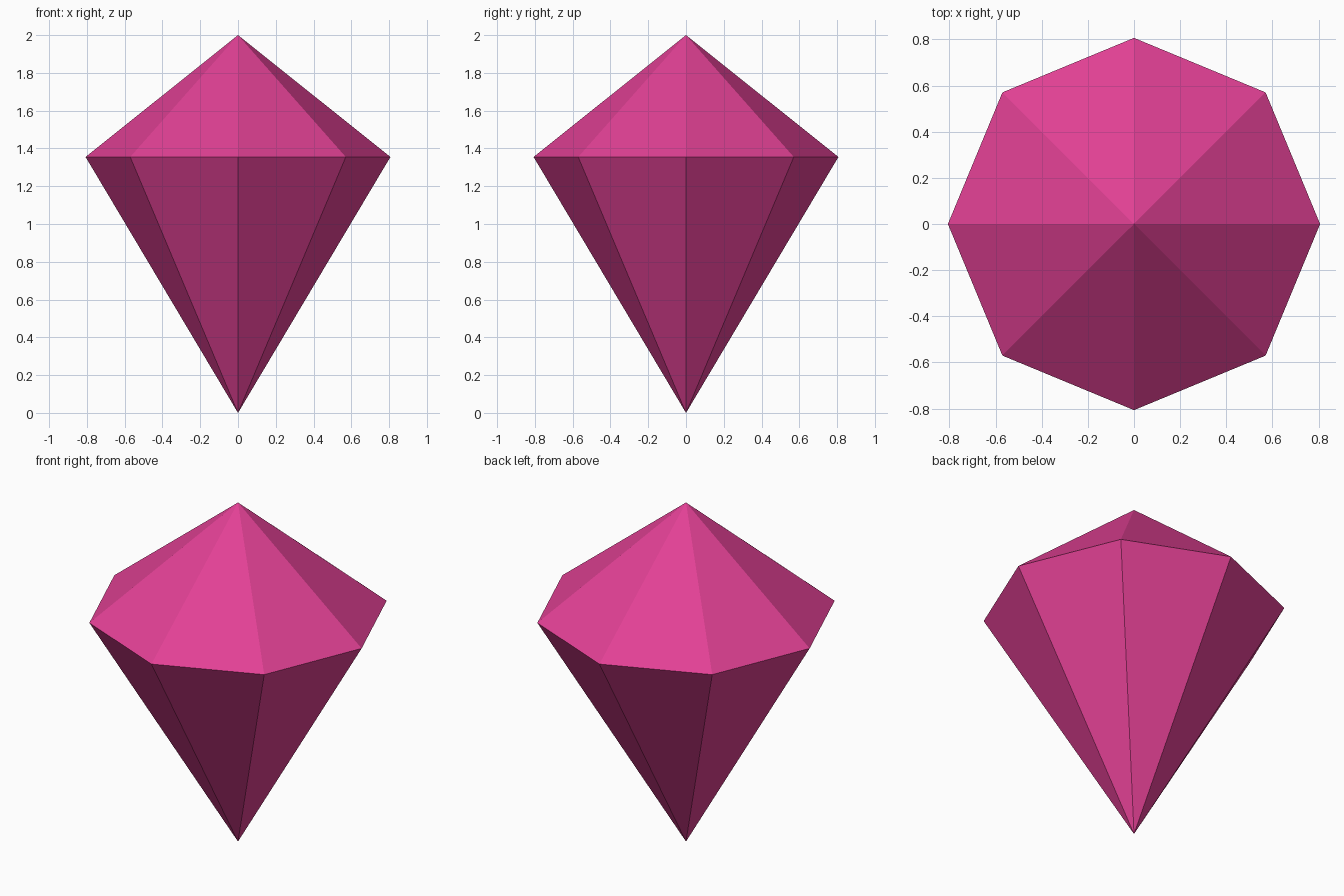
import bpy
import bmesh
from math import cos, sin, tau

cube = bpy.data.objects.get("Cube")
if cube:
    bpy.data.objects.remove(cube)

SIDES, RADIUS, GIRDLE_Z, HEIGHT = 8, 0.807, 1.355, 2.0

# Gem colour
pink = bpy.data.materials.new("gem_pink")
pink.use_nodes = True
colour = (0.76, 0.052, 0.30, 1)
pink.diffuse_color = colour
pink.node_tree.nodes["Principled BSDF"].inputs["Base Color"].default_value = colour

# Gem: one girdle ring joined to a crown tip and a base tip
bm = bmesh.new()
ring = [bm.verts.new((RADIUS * cos(tau * i / SIDES), RADIUS * sin(tau * i / SIDES), GIRDLE_Z))
        for i in range(SIDES)]
crown_tip = bm.verts.new((0, 0, HEIGHT))
base_tip = bm.verts.new((0, 0, 0))
for i, a in enumerate(ring):
    b = ring[(i + 1) % SIDES]
    bm.faces.new((a, b, crown_tip))
    bm.faces.new((b, a, base_tip))

mesh = bpy.data.meshes.new("gem")
bm.to_mesh(mesh)
bm.free()
mesh.materials.append(pink)
bpy.context.collection.objects.link(bpy.data.objects.new("gem", mesh))
